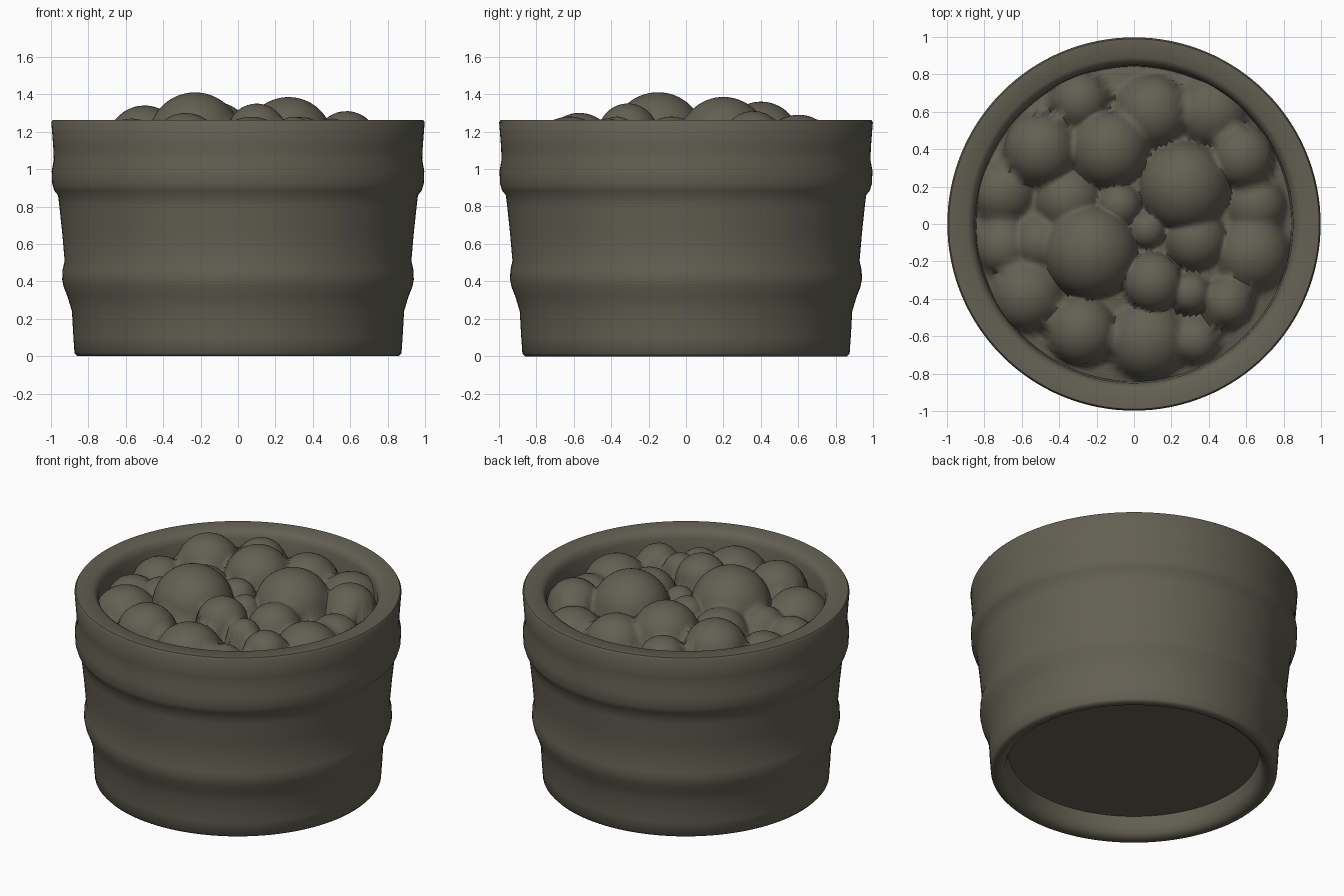
import bpy, bmesh, math

if "Cube" in bpy.data.objects:
    bpy.data.objects.remove(bpy.data.objects["Cube"])

SEG = 128

wood = bpy.data.materials.new("dark olive brown")
wood.diffuse_color = (0.125, 0.115, 0.085, 1)
wood.use_nodes = True
wood.node_tree.nodes["Principled BSDF"].inputs["Base Color"].default_value = wood.diffuse_color


def finish(name, bm, angle):
    bmesh.ops.recalc_face_normals(bm, faces=bm.faces)
    mesh = bpy.data.meshes.new(name)
    bm.to_mesh(mesh)
    bm.free()
    mesh.materials.append(wood)
    obj = bpy.data.objects.new(name, mesh)
    bpy.context.collection.objects.link(obj)
    bpy.ops.object.select_all(action='DESELECT')
    obj.select_set(True)
    bpy.context.view_layer.objects.active = obj
    bpy.ops.object.shade_smooth_by_angle(angle=math.radians(angle))
    return obj


def rings(bm, rows):
    """Connect circular rows of (radius, height function) into a skin."""
    prev = None
    for r, height in rows:
        row = []
        for i in range(SEG):
            a = 2 * math.pi * i / SEG
            x, y = r * math.cos(a), r * math.sin(a)
            row.append(bm.verts.new((x, y, height(x, y))))
        if prev:
            for i in range(SEG):
                j = (i + 1) % SEG
                bm.faces.new((prev[i], prev[j], row[j], row[i]))
        prev = row
    return prev


# Tub: recessed bottom, tapered side with two raised hoops, thick rim
profile = [
    (0.765, 0.13), (0.775, 0.06), (0.79, 0.02), (0.82, 0.0), (0.86, 0.0),
    (0.874, 0.015), (0.88, 0.10), (0.888, 0.24), (0.903, 0.29), (0.912, 0.32),
    (0.932, 0.37), (0.94, 0.41), (0.938, 0.46), (0.927, 0.51), (0.94, 0.66),
    (0.955, 0.80), (0.962, 0.86), (0.982, 0.885), (0.993, 0.92), (0.996, 0.99),
    (0.985, 1.05), (0.988, 1.12), (0.998, 1.25), (0.99, 1.262), (0.89, 1.262),
    (0.865, 1.245), (0.85, 1.21), (0.84, 1.05),
]
bm = bmesh.new()
rings(bm, [(r, lambda x, y, z=z: z) for r, z in profile])
# bottom board
bm.verts.ensure_lookup_table()
bm.faces.new([bm.verts[i] for i in range(SEG)])
finish("tub", bm, 50)

# Heaped contents: x, y, radius, top height of each round lump
lumps = [
    (-0.23, -0.15, 0.25, 1.41), (0.27, 0.20, 0.24, 1.385),
    (-0.13, 0.40, 0.21, 1.36), (-0.50, 0.40, 0.20, 1.34),
    (0.10, -0.31, 0.16, 1.35), (-0.28, -0.57, 0.19, 1.30),
    (0.07, -0.62, 0.22, 1.28), (0.58, 0.36, 0.17, 1.31),
    (0.10, 0.60, 0.20, 1.29), (0.42, 0.60, 0.20, 1.25),
    (-0.29, 0.66, 0.16, 1.27), (-0.35, 0.13, 0.18, 1.27),
    (-0.08, 0.10, 0.12, 1.27), (0.65, 0.10, 0.17, 1.22),
    (0.63, -0.16, 0.21, 1.26), (0.33, -0.08, 0.17, 1.28),
    (0.07, -0.03, 0.10, 1.25), (0.30, -0.37, 0.11, 1.28),
    (0.50, -0.42, 0.14, 1.27), (0.33, -0.62, 0.13, 1.21),
    (-0.57, -0.38, 0.20, 1.27), (-0.50, -0.10, 0.15, 1.24),
    (-0.70, -0.12, 0.16, 1.21), (-0.70, 0.17, 0.18, 1.22),
]


def heap(x, y):
    """Softly blended maximum of all lump surfaces and a low mound."""
    k = 90
    total = math.exp(k * (0.09 - 0.12 * (x * x + y * y)))
    for cx, cy, r, top in lumps:
        d2 = (x - cx) ** 2 + (y - cy) ** 2
        if d2 < r * r:
            z = top - r + math.sqrt(r * r - d2)
            total += math.exp(k * (z - 1.07))
    return 1.07 + math.log(total) / k


bm = bmesh.new()
N = 60
inner = rings(bm, [(0.848 * (N - i) / N, heap) for i in range(N)])
centre = bm.verts.new((0, 0, heap(0, 0)))
for i in range(SEG):
    bm.faces.new((inner[i], inner[(i + 1) % SEG], centre))
obj = finish("heaped_contents", bm, 80)
# make sure the open sheet faces upward
if obj.data.polygons[0].normal.z < 0:
    obj.data.flip_normals()
